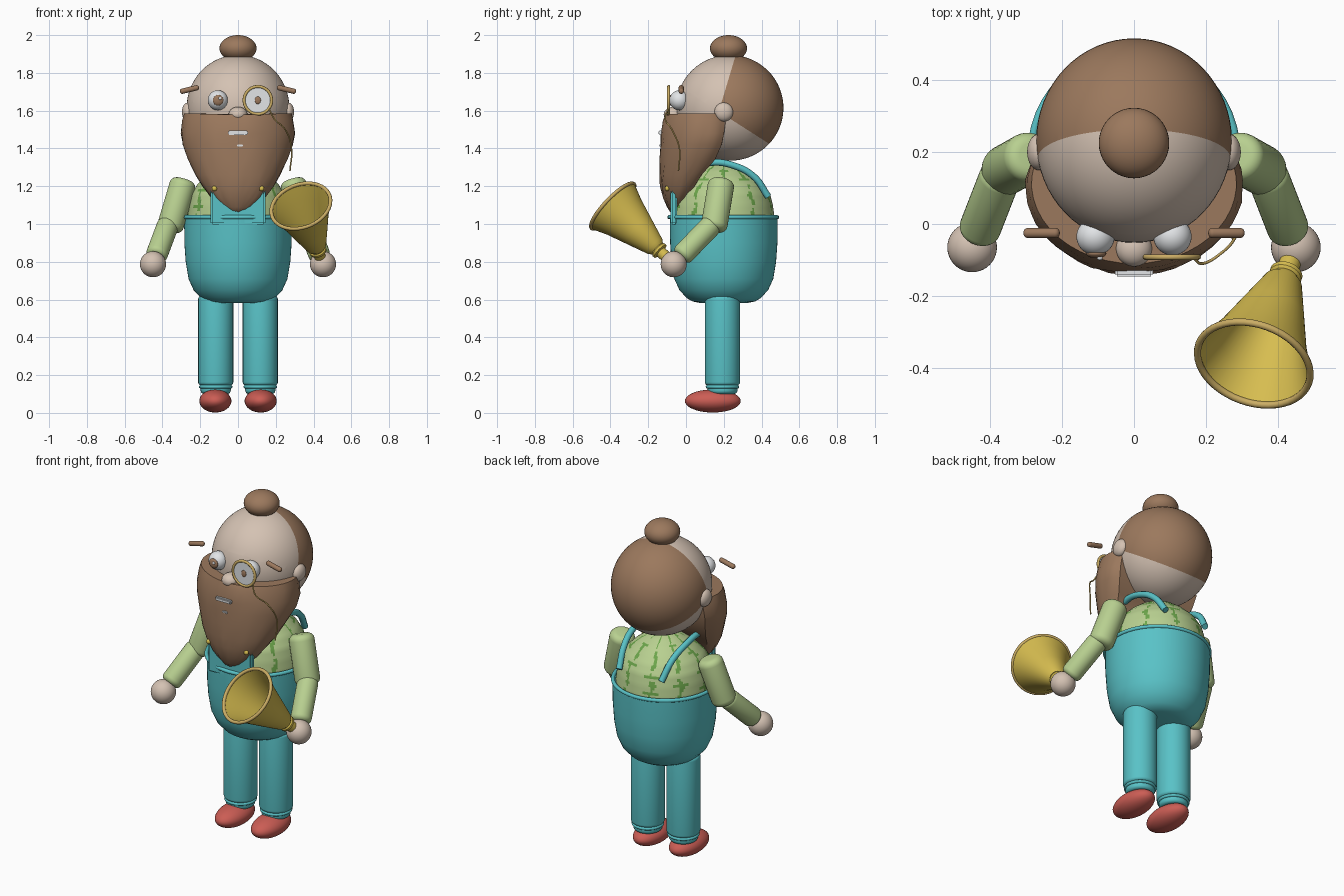
import bpy, bmesh, math, random
from mathutils import Vector, Matrix

if "Cube" in bpy.data.objects:
    bpy.data.objects.remove(bpy.data.objects["Cube"])

random.seed(4)


def material(name, r, g, b):
    m = bpy.data.materials.new(name)
    m.diffuse_color = (r, g, b, 1)
    m.use_nodes = True
    m.node_tree.nodes["Principled BSDF"].inputs["Base Color"].default_value = m.diffuse_color
    return m


SKIN = material("skin", .66, .54, .45)
BROWN = material("hair brown", .33, .19, .11)
TEAL = material("overall teal", .10, .54, .57)
GREEN = material("shirt green", .48, .63, .28)
STRIPE = material("stripe green", .15, .38, .07)
GOLD = material("horn gold", .68, .51, .08)
TAN = material("rim gold", .60, .42, .13)
RED = material("shoe red", .60, .11, .09)
WHITE = material("white", .80, .82, .84)


def finish(name, bm, *mats):
    bmesh.ops.recalc_face_normals(bm, faces=bm.faces)
    me = bpy.data.meshes.new(name)
    bm.to_mesh(me)
    bm.free()
    for m in mats:
        me.materials.append(m)
    ob = bpy.data.objects.new(name, me)
    bpy.context.collection.objects.link(ob)
    bpy.ops.object.select_all(action='DESELECT')
    bpy.context.view_layer.objects.active = ob
    ob.select_set(True)
    bpy.ops.object.shade_smooth_by_angle(angle=math.radians(40))
    return ob


def place(a, b):
    """Matrix taking local z from point a towards point b."""
    d = Vector(b) - Vector(a)
    return Matrix.Translation(a) @ d.to_track_quat('Z', 'Y').to_matrix().to_4x4()


def ball_mesh(loc, rad, seg=40):
    bm = bmesh.new()
    bmesh.ops.create_uvsphere(bm, u_segments=seg, v_segments=seg // 2, radius=1,
                              matrix=Matrix.Translation(loc) @ Matrix.Diagonal((*rad, 1)))
    return bm


def ball(name, mat, loc, rad):
    return finish(name, ball_mesh(loc, rad), mat)


def lathe_mesh(profile, mx, seg=48):
    """Spin (radius, height) points round local z; radius 0 closes the end."""
    bm = bmesh.new()
    vs = [bm.verts.new((r, 0, z)) for r, z in profile]
    es = [bm.edges.new(p) for p in zip(vs, vs[1:])]
    bmesh.ops.spin(bm, geom=vs + es, axis=(0, 0, 1), cent=(0, 0, 0),
                   angle=math.tau, steps=seg, use_duplicate=False)
    bmesh.ops.remove_doubles(bm, verts=bm.verts, dist=1e-5)
    bmesh.ops.transform(bm, matrix=mx, verts=bm.verts)
    return bm


def lathe(name, mat, profile, mx, seg=48):
    return finish(name, lathe_mesh(profile, mx, seg), mat)


def rod(name, mat, a, b, r, soft):
    """Cylinder with rounded rims."""
    h = (Vector(b) - Vector(a)).length
    arc = [(r - soft + soft * math.sin(t * math.pi / 10),
            soft - soft * math.cos(t * math.pi / 10)) for t in range(6)]
    prof = [(0, 0)] + arc + [(x, h - z) for x, z in reversed(arc)] + [(0, h)]
    return lathe(name, mat, prof, place(a, b), 32)


def ring(name, mat, mx, R, r):
    prof = [(R + r * math.cos(t * math.tau / 10), r * math.sin(t * math.tau / 10)) for t in range(11)]
    return lathe(name, mat, prof, mx)


def box(name, mat, loc, size):
    bm = bmesh.new()
    bmesh.ops.create_cube(bm, size=1, matrix=Matrix.Translation(loc) @ Matrix.Diagonal((*size, 1)))
    bmesh.ops.bevel(bm, geom=bm.edges, offset=min(size) * .25, segments=2, affect='EDGES')
    return finish(name, bm, mat)


def tube(name, mat, pts, r):
    cu = bpy.data.curves.new(name, 'CURVE')
    cu.dimensions, cu.bevel_depth, cu.use_fill_caps, cu.bevel_resolution = '3D', r, True, 3
    sp = cu.splines.new('BEZIER')
    sp.bezier_points.add(len(pts) - 1)
    for p, co in zip(sp.bezier_points, pts):
        p.co, p.handle_left_type, p.handle_right_type = co, 'AUTO', 'AUTO'
    tmp = bpy.data.objects.new(name + "_path", cu)
    bpy.context.collection.objects.link(tmp)
    bm = bmesh.new()
    bm.from_mesh(bpy.data.meshes.new_from_object(tmp.evaluated_get(bpy.context.evaluated_depsgraph_get())))
    bpy.data.objects.remove(tmp)
    for f in bm.faces:
        f.material_index = 0
    return finish(name, bm, mat)


def at(x, y, z):
    return Matrix.Translation((x, y, z))


# Head, with the hair cut in behind two planes
bm = ball_mesh((0, .232, 1.615), (.272, .284, .28), 64)
planes = [(Vector((0, .19, 1.65)), Vector((0, 1, -.3))), (Vector((0, .26, 1.54)), Vector((0, .64, 1)))]
for co, no in planes:
    bmesh.ops.bisect_plane(bm, geom=bm.verts[:] + bm.edges[:] + bm.faces[:], plane_co=co, plane_no=no)
for f in bm.faces:
    f.material_index = int(all((f.calc_center_median() - co).dot(no) > 0 for co, no in planes))
finish("head", bm, SKIN, BROWN)
ball("hair_bun", BROWN, (0, .225, 1.93), (.098, .098, .07))

# Face
ball("nose", SKIN, (0, -.068, 1.58), (.05, .05, .04))
for s, side in ((-1, "right"), (1, "left")):
    ball(side + "_ear", SKIN, (s * .265, .20, 1.593), (.032, .05, .05))
    ball(side + "_eye", WHITE, (s * .107, -.035, 1.655), (.053, .052, .053))
    rod(side + "_eyebrow", BROWN, (s * .207, -.025, 1.724), (s * .307, -.025, 1.70), .014, .012)
ball("right_pupil", BROWN, (-.105, -.082, 1.655), (.028, .013, .028))
ball("eye_glint", WHITE, (-.095, -.095, 1.665), (.008, .006, .008))
facing = place((.105, -.092, 1.655), (.105, -.2, 1.655))
ring("monocle_ring", TAN, facing, .073, .008)
lathe("monocle_lens", WHITE, [(0, -.002), (.067, -.002), (.067, .002), (0, .002)], facing)
ball("left_pupil", BROWN, (.105, -.095, 1.655), (.016, .006, .02))
tube("monocle_chain", TAN, [(.165, -.095, 1.61), (.19, -.11, 1.56), (.25, -.075, 1.5),
                            (.283, -.035, 1.40), (.275, -.04, 1.28)], .004)

# Beard: stacked D-shaped sections (z, half width, front y, back y)
sections = [(1.578, .285, -.11, .21), (1.55, .295, -.122, .213), (1.48, .303, -.133, .205),
            (1.42, .295, -.138, .19), (1.34, .265, -.14, .15), (1.26, .225, -.14, .085),
            (1.20, .187, -.135, .045), (1.14, .142, -.12, .01), (1.09, .085, -.098, -.02),
            (1.065, .045, -.082, -.04), (1.055, .012, -.066, -.052)]
bm = bmesh.new()
rows = []
N = 30
for z, w, yf, yb in sections:
    mid = yb - (yb - yf) * .3
    row = []
    for i in range(N + 1):
        t = math.radians(-28 + 236 * i / N)
        c, n = math.cos(t), math.sin(t)
        j = random.uniform(-.004, .004) if z < 1.57 else 0
        y = mid - n * (mid - yf) if n > 0 else mid - n / math.sin(math.radians(28)) * (yb - mid)
        row.append(bm.verts.new(((w + j) * c, y + j, z + (.008 * abs(c) if z > 1.57 else 0))))
    rows.append(row)
for a, b in zip(rows, rows[1:]):
    for i in range(N + 1):
        k = (i + 1) % (N + 1)
        bm.faces.new((a[i], a[k], b[k], b[i]))
bm.faces.new(rows[0])
bm.faces.new(rows[-1])
finish("beard", bm, BROWN)
box("upper_teeth", WHITE, (0, -.135, 1.483), (.105, .022, .022))
box("lower_tooth", WHITE, (.01, -.138, 1.415), (.032, .012, .012))

# Shirt with jagged stripes chosen by angle
prof = [(.268, .98), (.268, 1.04), (.26, 1.10), (.245, 1.16), (.215, 1.21), (.175, 1.25),
        (.13, 1.285), (.085, 1.31), (.04, 1.326), (0, 1.33)]
fine = [(a[0] + (b[0] - a[0]) * t / 4, a[1] + (b[1] - a[1]) * t / 4)
        for a, b in zip(prof, prof[1:]) for t in range(4)] + [prof[-1]]
bm = lathe_mesh(fine, at(0, .2, 0), 144)
for f in bm.faces:
    c = f.calc_center_median()
    u = math.atan2(c.y - .2, c.x) / math.tau * 10
    k = round(u)
    edge = .06 + .06 * math.sin(c.z * 95 + k * 2) * math.sin(c.z * 41 + k)
    branch = math.sin(c.z * 70 + k * 3) > .97 and abs(u - k) < .28
    f.material_index = int(abs(u - k + .05 * math.sin(c.z * 50)) < edge or branch)
finish("shirt", bm, GREEN, STRIPE)

# Overalls
lathe("trouser_body", TEAL, [(0, .583), (.13, .583), (.165, .59), (.195, .607), (.235, .65), (.262, .71),
                             (.277, .80), (.284, .90), (.285, 1.03), (.265, 1.035)], at(0, .2, 0), 64)
ring("waistband", TEAL, at(0, .197, 1.036), .285, .011)
box("bib", TEAL, (0, -.065, 1.105), (.29, .035, .215))
for s, side in ((-1, "right"), (1, "left")):
    tube(side + "_strap", TEAL, [(s * x, y, z) for x, y, z in (
        (.115, -.065, 1.19), (.15, .02, 1.29), (.17, .13, 1.325), (.175, .25, 1.31),
        (.16, .36, 1.25), (.14, .435, 1.145))], .018)
    ball(side + "_strap_button", GOLD, (s * .125, -.10, 1.188), (.014, .012, .014))

    # Legs and shoes
    rod(side + "_leg", TEAL, (s * .118, .193, .145), (s * .118, .193, .62), .093, .018)
    rod(side + "_trouser_cuff", TEAL, (s * .118, .193, .10), (s * .118, .193, .17), .08, .02)
    ring(side + "_cuff_ring", TEAL, at(s * .118, .193, .138), .08, .009)
    ball(side + "_shoe", RED, (s * .12, .142, .063), (.085, .148, .061))

    # Arms
    rod(side + "_upper_arm", GREEN, (s * .285, .19, 1.235), (s * .365, .145, .965), .07, .035)
    rod(side + "_forearm", GREEN, (s * .367, .145, 1.005), (s * .435, -.03, .825), .058, .028)
    ball(side + "_hand", SKIN, (s * .45, -.065, .787), (.069, .069, .069))

# Horn held in the left hand
hand, bell = (.45, -.063, .785), (.333, -.388, 1.095)
L = (Vector(bell) - Vector(hand)).length
horn = place(hand, bell)
lathe("horn", GOLD, [(0, .03), (.03, .03), (.03, .10), (.046, .105), (.046, .118), (.04, .125), (.055, .145),
                     (.095, .27), (.13, .38), (.165, L), (.156, L), (.122, .38), (.087, .27),
                     (.045, .15), (0, .14)], horn)
ring("horn_rim", TAN, horn @ at(0, 0, L), .162, .01)
